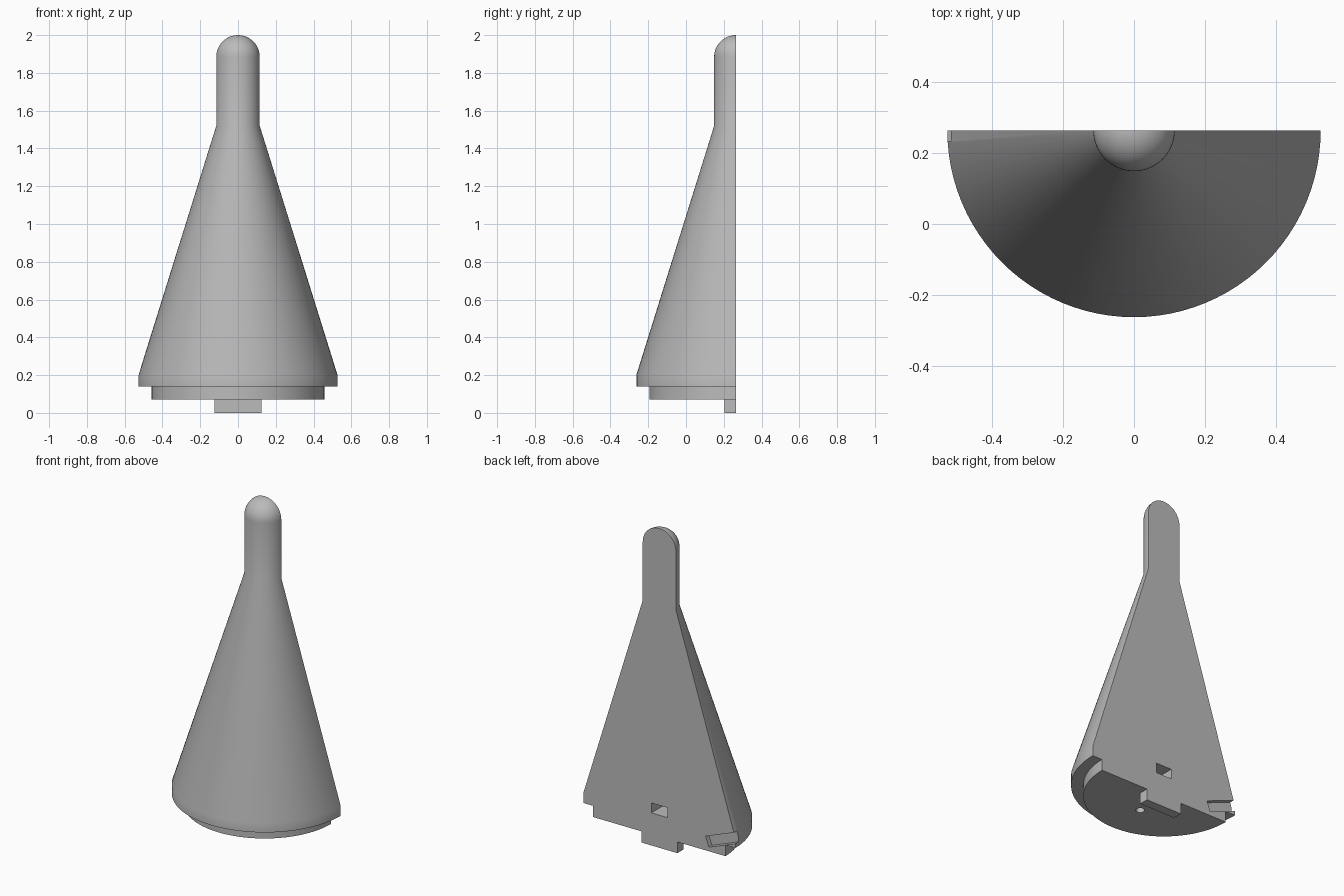
import bpy, bmesh, math
from mathutils import Matrix, Vector

if "Cube" in bpy.data.objects:
    bpy.data.objects.remove(bpy.data.objects["Cube"])

BACK = 0.264      # y of the flat back, which holds the turning axis
TIP_R = 0.115

grey = bpy.data.materials.new("plain_grey")
grey.use_nodes = True
colour = (0.5, 0.5, 0.5, 1)
grey.diffuse_color = colour
grey.node_tree.nodes["Principled BSDF"].inputs["Base Color"].default_value = colour


def add_object(name, bm):
    bmesh.ops.recalc_face_normals(bm, faces=bm.faces)
    mesh = bpy.data.meshes.new(name)
    bm.to_mesh(mesh)
    bm.free()
    mesh.materials.append(grey)
    obj = bpy.data.objects.new(name, mesh)
    bpy.context.collection.objects.link(obj)
    return obj


def box(name, centre, size, tilt=0):
    bm = bmesh.new()
    matrix = (Matrix.Translation(centre) @ Matrix.Rotation(tilt, 4, 'Y')
              @ Matrix.Diagonal((*size, 1)))
    bmesh.ops.create_cube(bm, size=1, matrix=matrix)
    return add_object(name, bm)


def select_only(obj):
    bpy.ops.object.select_all(action='DESELECT')
    obj.select_set(True)
    bpy.context.view_layer.objects.active = obj


def cut(target, cutter):
    cutter.hide_render = True
    mod = target.modifiers.new("cut", 'BOOLEAN')
    mod.operation = 'DIFFERENCE'
    mod.solver = 'EXACT'
    mod.object = cutter
    select_only(target)
    bpy.ops.object.modifier_apply(modifier=mod.name)
    bpy.data.objects.remove(cutter)


# Half-turned body: foot disc, rim, cone, stem and domed tip
profile = [(0, 0.07), (0.458, 0.07), (0.458, 0.14), (0.527, 0.14),
           (0.527, 0.2), (TIP_R, 1.52)]
for i in range(13):
    a = math.pi / 2 * i / 12
    profile.append((TIP_R * math.cos(a), 2 - TIP_R + TIP_R * math.sin(a)))
bm = bmesh.new()
verts = [bm.verts.new((-r, BACK, z)) for r, z in profile]
edges = [bm.edges.new(pair) for pair in zip(verts, verts[1:])]
bmesh.ops.spin(bm, geom=verts + edges, cent=(0, BACK, 0), axis=(0, 0, 1),
               angle=math.pi, steps=48)
bmesh.ops.remove_doubles(bm, verts=bm.verts, dist=1e-4)
bmesh.ops.contextual_create(bm, geom=[e for e in bm.edges if e.is_boundary])
body = add_object("half_cone_body", bm)

# Nut pocket in the back face
cut(body, box("pocket_cutter", (0, BACK - 0.11, 0.235), (0.11, 0.32, 0.062)))

# Screw hole from the underside up into the pocket
bm = bmesh.new()
bmesh.ops.create_cone(bm, cap_ends=True, segments=24, radius1=0.025,
                      radius2=0.025, depth=0.22,
                      matrix=Matrix.Translation((0, BACK - 0.21, 0.12)))
cut(body, add_object("hole_cutter", bm))

# Shallow tilted slot running out through the rim
tilt = math.radians(21)
inner = Vector((-0.332, BACK, 0.127))
along = Vector((-math.cos(tilt), 0, math.sin(tilt)))
cut(body, box("slot_cutter", inner + along * 0.2, (0.4, 0.06, 0.066), tilt))

# Locating tab below the foot
tab = box("bottom_tab", (0, BACK - 0.03, 0.035), (0.25, 0.06, 0.07))

select_only(body)
bpy.ops.object.shade_smooth_by_angle(angle=math.radians(30))
